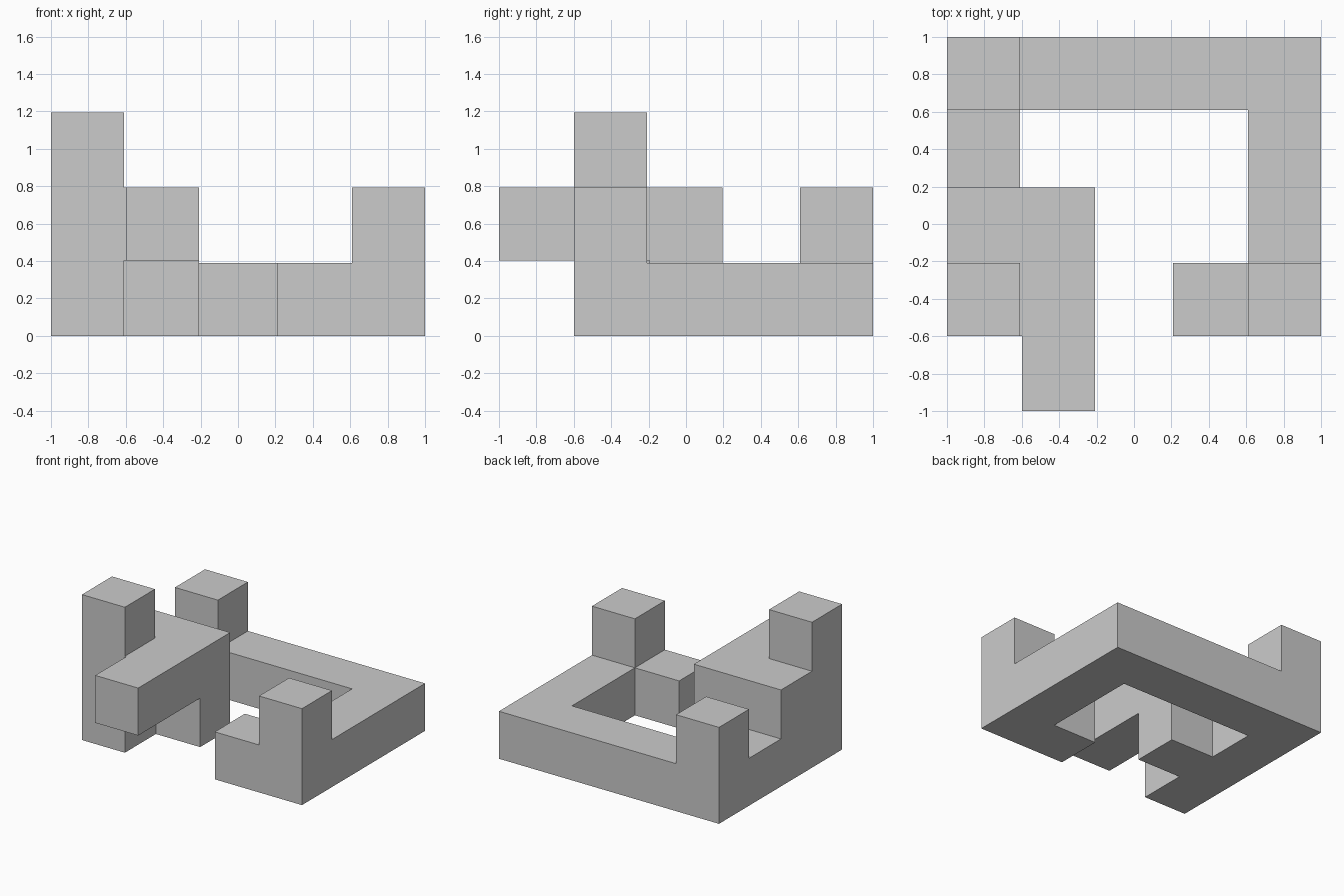
import bpy, bmesh
from itertools import product
from mathutils import Vector

if "Cube" in bpy.data.objects:
    bpy.data.objects.remove(bpy.data.objects["Cube"])

WIDTH, PITCH = 0.39, 0.4025   # cube width and spacing (thin seam between cubes)

# Straight runs of cubes: first cell, last cell (x, y, z indices)
BARS = [
    ((-2, 2, 0), (2, 2, 0)),     # back rail
    ((-2, -1, 0), (-2, 2, 0)),   # left rail
    ((2, -1, 0), (2, 2, 0)),     # right rail
    ((1, -1, 0), (1, -1, 0)),    # front right foot
    ((-2, 2, 1), (-2, 2, 1)),    # back left post
    ((2, -1, 1), (2, -1, 1)),    # front right post
    ((-2, -1, 1), (-2, -1, 2)),  # tall front left post
    ((-2, 0, 1), (-2, 0, 1)),    # left step
    ((-1, -2, 1), (-1, 0, 1)),   # overhanging beam
    ((-1, 0, 0), (-1, 0, 0)),    # beam leg
]
cells = set()
for a, b in BARS:
    cells.update(product(*[range(p, q + 1) for p, q in zip(a, b)]))


# Even slots are cubes, odd slots are seams, bridged where all neighbours exist
def filled(slot):
    spans = [(s // 2,) if s % 2 == 0 else (s // 2, s // 2 + 1) for s in slot]
    return all(c in cells for c in product(*spans))


def edge(axis, s):
    """Lower boundary of slot s along an axis."""
    centre = (s // 2) * PITCH + (WIDTH / 2 if axis == 2 else 0)
    return centre - WIDTH / 2 if s % 2 == 0 else centre + WIDTH / 2


# Outer skin of the joined cubes
bm = bmesh.new()
for slot in product(range(-4, 5), range(-4, 5), range(0, 5)):
    if not filled(slot):
        continue
    for axis, side in product(range(3), (0, 1)):
        near = list(slot)
        near[axis] += 1 if side else -1
        if filled(near):
            continue
        u, v = (axis + 1) % 3, (axis + 2) % 3
        ring = []
        for du, dv in ((0, 0), (1, 0), (1, 1), (0, 1)):
            p = Vector()
            p[axis] = edge(axis, slot[axis] + side)
            p[u] = edge(u, slot[u] + du)
            p[v] = edge(v, slot[v] + dv)
            ring.append(bm.verts.new(p))
        bm.faces.new(ring if side else ring[::-1])

# Weld and merge coplanar faces
bmesh.ops.remove_doubles(bm, verts=bm.verts, dist=0.001)
bmesh.ops.dissolve_limit(bm, angle_limit=0.01, verts=bm.verts, edges=bm.edges)
mesh = bpy.data.meshes.new("puzzle_piece")
bm.to_mesh(mesh)
bm.free()
obj = bpy.data.objects.new("puzzle_piece", mesh)
bpy.context.collection.objects.link(obj)
